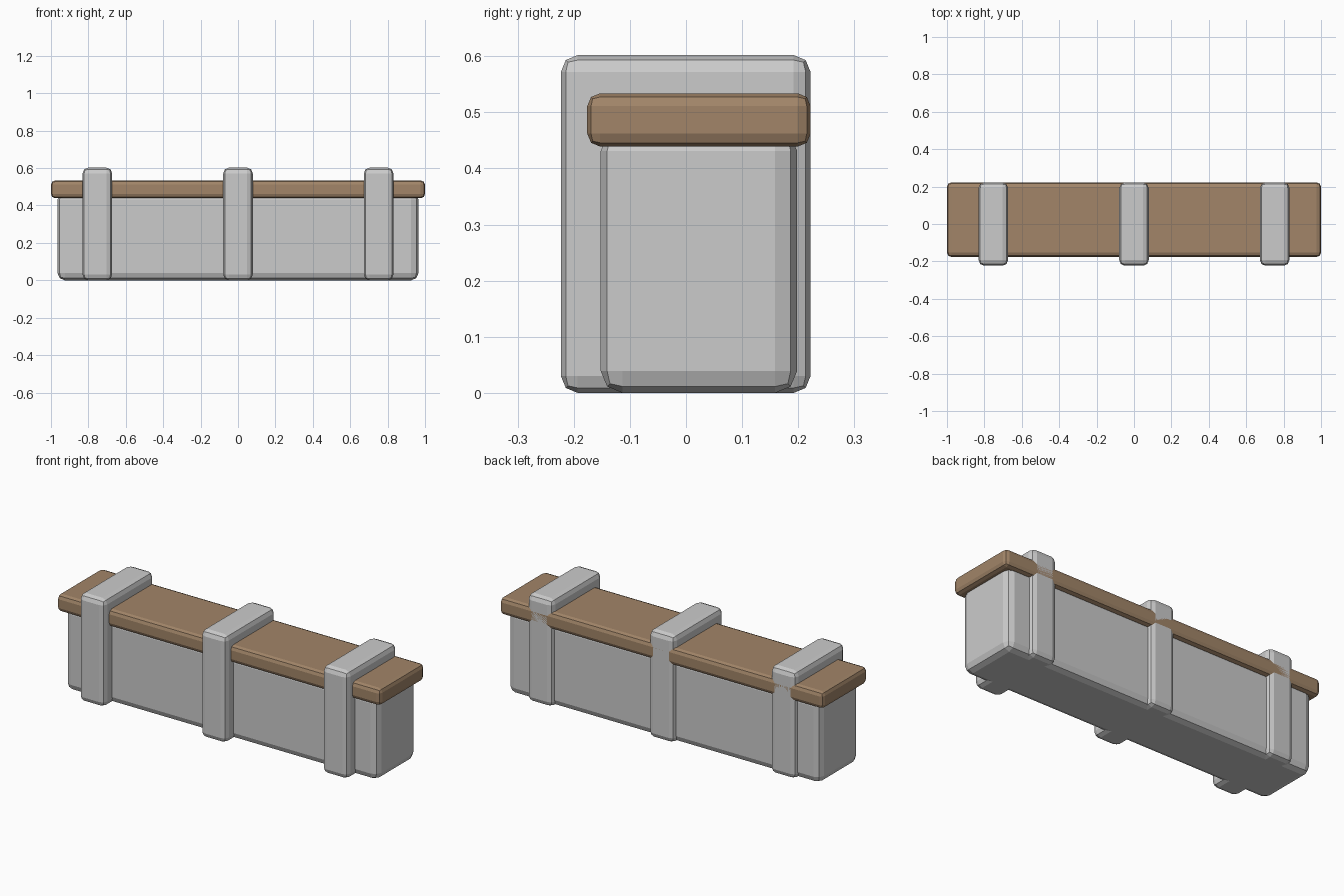
import bpy
import bmesh
from mathutils import Matrix, Vector

if "Cube" in bpy.data.objects:
    bpy.data.objects.remove(bpy.data.objects["Cube"])

wood = bpy.data.materials.new("wood")
wood.diffuse_color = (0.36, 0.235, 0.14, 1)
wood.use_nodes = True
wood.node_tree.nodes["Principled BSDF"].inputs["Base Color"].default_value = wood.diffuse_color


def block(name, lo, hi, bevel, material=None):
    """Flat-shaded box between two corners with a two-step rounded edge."""
    lo, hi = Vector(lo), Vector(hi)
    mesh = bpy.data.meshes.new(name)
    bm = bmesh.new()
    matrix = Matrix.Translation((lo + hi) / 2) @ Matrix.Diagonal((*(hi - lo), 1))
    bmesh.ops.create_cube(bm, size=1, matrix=matrix)
    bmesh.ops.bevel(bm, geom=bm.edges[:], offset=bevel, segments=2,
                    profile=0.5, affect='EDGES')
    bm.to_mesh(mesh)
    bm.free()
    if material:
        mesh.materials.append(material)
    obj = bpy.data.objects.new(name, mesh)
    bpy.context.collection.objects.link(obj)
    return obj


# Long stone wall
block("wall", (-0.965, -0.152, 0), (0.965, 0.198, 0.47), 0.039)

# Wooden plank on top, flush with the back of the posts
block("plank", (-1, -0.176, 0.439), (1, 0.222, 0.534), 0.023, wood)

# Three stone posts wrapping wall and plank
for label, x in (("left", -0.752), ("middle", 0), ("right", 0.752)):
    block(label + "_post", (x - 0.079, -0.223, 0), (x + 0.079, 0.222, 0.602), 0.03)
